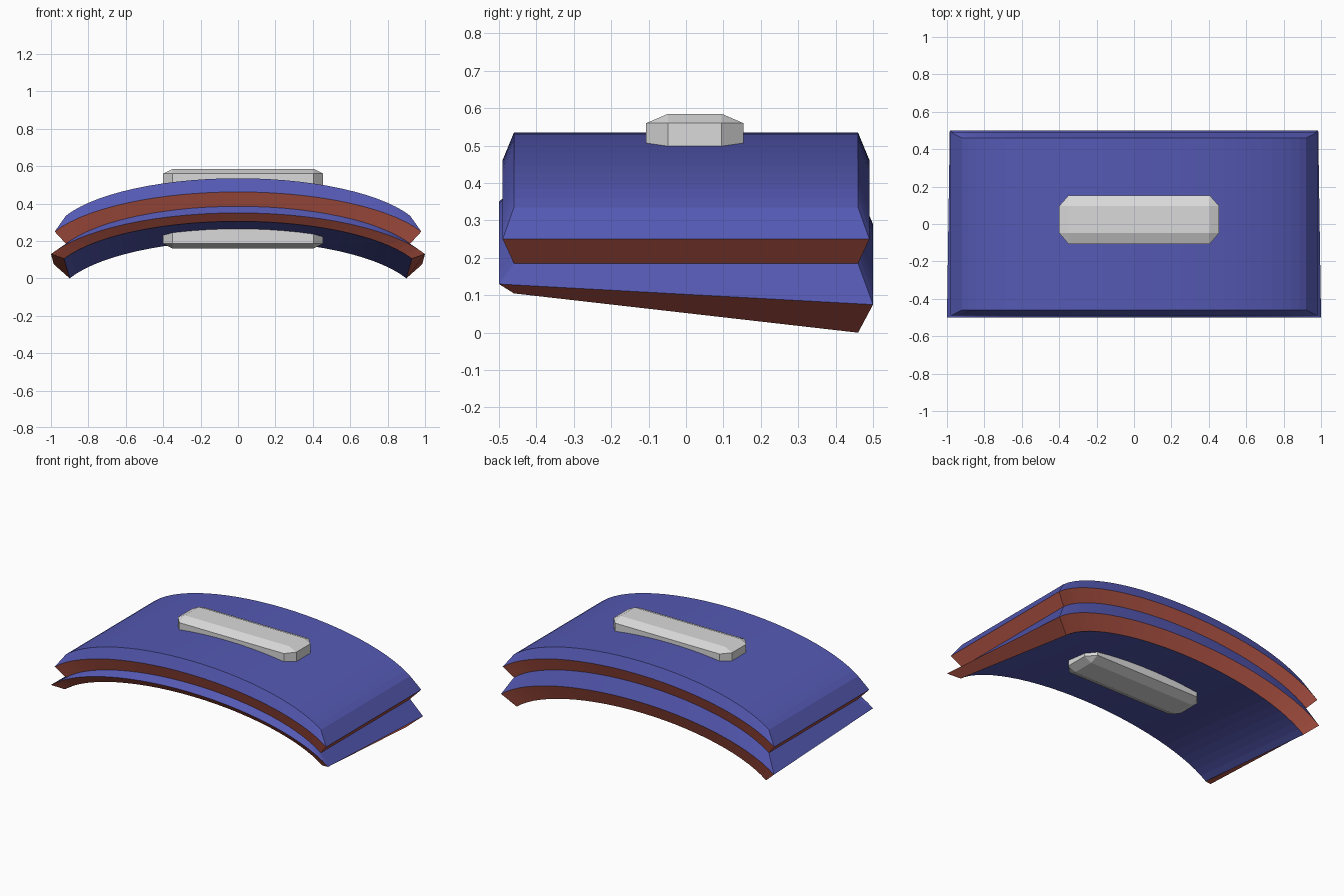
import bpy, bmesh, math

if "Cube" in bpy.data.objects:
    bpy.data.objects.remove(bpy.data.objects["Cube"])


def material(name, rgb):
    m = bpy.data.materials.new(name)
    m.diffuse_color = (*rgb, 1)
    m.use_nodes = True
    m.node_tree.nodes["Principled BSDF"].inputs["Base Color"].default_value = m.diffuse_color
    return m


blue = material("blue", (0.09, 0.10, 0.45))
red = material("red", (0.45, 0.09, 0.06))
grey = material("light grey", (0.70, 0.70, 0.70))


def add_object(name, bm, mats):
    bmesh.ops.recalc_face_normals(bm, faces=bm.faces[:])
    mesh = bpy.data.meshes.new(name)
    bm.to_mesh(mesh)
    bm.free()
    for m in mats:
        mesh.materials.append(m)
    ob = bpy.data.objects.new(name, mesh)
    bpy.context.collection.objects.link(ob)
    return ob


# Arched double slab: elliptical arcs lofted from top to underside
SEG = 28
T = math.asin(0.92)


def arc(half_x, y, z_mid, z_end):
    pts = []
    for i in range(SEG + 1):
        t = -T + 2 * T * i / SEG
        drop = (z_mid - z_end) * (1 - math.cos(t)) / (1 - math.cos(T))
        pts.append((half_x * math.sin(t) / math.sin(T), y, z_mid - drop))
    return pts


# each level: (front arc, back arc) as half width, y, middle z, end z
levels = [
    ((0.92, -0.46, 0.535, 0.335), (0.92, 0.46, 0.535, 0.335)),
    ((0.98, -0.49, 0.462, 0.25), (0.98, 0.49, 0.462, 0.25)),
    ((0.92, -0.46, 0.385, 0.185), (0.92, 0.46, 0.385, 0.185)),
    ((1.00, -0.50, 0.35, 0.13), (0.985, 0.50, 0.29, 0.075)),
    ((0.93, -0.46, 0.305, 0.105), (0.90, 0.46, 0.20, 0.0)),
]
bm = bmesh.new()
rings = []
for front, back in levels:
    f = [bm.verts.new(p) for p in arc(*front)]
    b = [bm.verts.new(p) for p in arc(*back)]
    rings.append(f + b[::-1])
n = 2 * (SEG + 1)
for k in range(4):                      # bevelled bands, alternating colours
    for i in range(n):
        j = (i + 1) % n
        face = bm.faces.new((rings[k][i], rings[k][j], rings[k + 1][j], rings[k + 1][i]))
        face.material_index = k % 2
for ring in (rings[0], rings[-1]):      # curved top and underside
    for i in range(SEG):
        bm.faces.new((ring[i], ring[i + 1], ring[n - 2 - i], ring[n - 1 - i]))
add_object("arched_slab", bm, [blue, red])

# Chamfered block passing through the slab
bm = bmesh.new()
centre = (0.0275, 0.0235, 0.3725)
half = (0.4275, 0.13, 0.2125)
cut = (0.05, 0.058, 0.025)
for sx in (-1, 1):
    for sy in (-1, 1):
        for sz in (-1, 1):
            s = (sx, sy, sz)
            for out in range(3):
                bm.verts.new([centre[a] + s[a] * (half[a] - (0 if a == out else cut[a]))
                              for a in range(3)])
bmesh.ops.convex_hull(bm, input=bm.verts[:])
bmesh.ops.dissolve_limit(bm, angle_limit=0.01, verts=bm.verts[:], edges=bm.edges[:])
add_object("through_block", bm, [grey])
